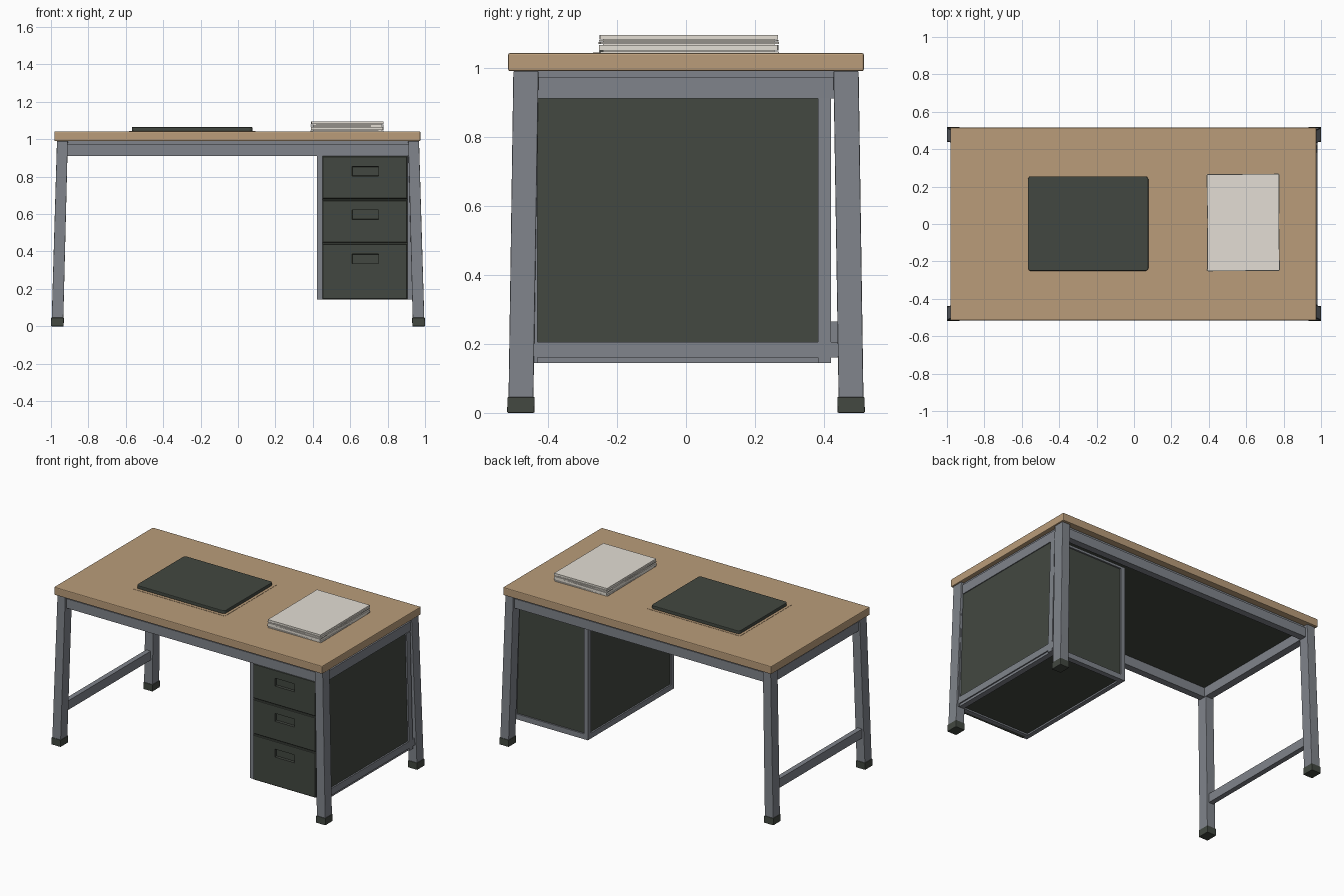
import bpy, bmesh
from mathutils import Vector, Matrix

cube = bpy.data.objects.get("Cube")
if cube:
    bpy.data.objects.remove(cube, do_unlink=True)


def make_material(name, rgb):
    mat = bpy.data.materials.new(name)
    mat.use_nodes = True
    color = (*rgb, 1)
    mat.diffuse_color = color
    mat.node_tree.nodes["Principled BSDF"].inputs["Base Color"].default_value = color
    return mat


WOOD = make_material("tan wood", (0.49, 0.335, 0.193))
DARK = make_material("dark green grey", (0.055, 0.064, 0.052))
METAL = make_material("grey metal", (0.215, 0.23, 0.258))
PAPER = make_material("paper white", (0.77, 0.73, 0.66))


def finish(name, bm, mat, bevel=0):
    mesh = bpy.data.meshes.new(name)
    bmesh.ops.recalc_face_normals(bm, faces=bm.faces)
    bm.to_mesh(mesh)
    bm.free()
    mesh.materials.append(mat)
    obj = bpy.data.objects.new(name, mesh)
    bpy.context.collection.objects.link(obj)
    if bevel:
        mod = obj.modifiers.new("Bevel", "BEVEL")
        mod.width, mod.segments = bevel, 2
    return obj


def box_mesh(x, y, z):
    lo, hi = Vector((x[0], y[0], z[0])), Vector((x[1], y[1], z[1]))
    bm = bmesh.new()
    size = hi - lo
    bmesh.ops.create_cube(bm, size=1, matrix=Matrix.Translation((lo + hi) / 2) @ Matrix.Diagonal((*size, 1)))
    return bm


def box(name, x, y, z, mat, bevel=0):
    return finish(name, box_mesh(x, y, z), mat, bevel)


def taper(name, low, high, z, mat, sx=1, sy=1, bevel=0):
    """Leaning bar between two rectangles, mirrored into a corner by sx, sy."""
    bm = box_mesh((0, 1), (0, 1), z)
    for v in bm.verts:
        x0, x1, y0, y1 = high if v.co.z > sum(z) / 2 else low
        v.co.x = sx * (x1 if v.co.x > 0.5 else x0)
        v.co.y = sy * (y1 if v.co.y > 0.5 else y0)
    return finish(name, bm, mat, bevel)


# Desktop and dark underside panel
box("desktop", (-0.982, 0.975), (-0.515, 0.515), (0.99, 1.042), WOOD, 0.005)
box("underside_panel", (-0.93, 0.93), (-0.45, 0.45), (0.972, 0.989), DARK)

# Leaning legs with dark feet
for sx, side in ((-1, "right"), (1, "left")):
    for sy, end in ((-1, "front"), (1, "back")):
        taper(f"{end}_{side}_leg", (0.934, 0.996, 0.442, 0.514), (0.91, 0.968, 0.427, 0.5),
              (0.04, 0.99), METAL, sx, sy, 0.003)
        taper(f"{end}_{side}_foot", (0.932, 1.0, 0.439, 0.518), (0.931, 0.999, 0.438, 0.517),
              (0, 0.046), DARK, sx, sy, 0.003)

# Aprons with a recessed spacer above each
for s, end, side in ((-1, "front", "right"), (1, "back", "left")):
    for part, z, inset in (("apron", (0.91, 0.972), 0), ("spacer", (0.972, 0.99), 0.012)):
        ys = sorted((s * 0.44, s * (0.485 - inset)))
        box(f"{end}_{part}", (-0.92, 0.92), ys, z, METAL)
        xs = sorted((s * 0.91, s * (0.958 - inset)))
        box(f"{side}_{part}", xs, (-0.44, 0.44), z, METAL)

# Low side rail on the open side
box("right_stretcher", (-0.977, -0.944), (-0.46, 0.46), (0.205, 0.265), METAL)

# Drawer cabinet: dark body whose outer wall leans with the legs
X0, Y0, Y1, Z0, Z1 = 0.422, -0.478, 0.42, 0.144, 0.912
T = 0.035


def wall(z):
    """Outer face of the leaning side frame at height z."""
    return 0.986 - 0.026 * z


def leaning(name, depth, inset, y, z, mat):
    """Slab along the leaning wall, set in from its outer face."""
    low, high = [(wall(h) - depth, wall(h) - inset, *y) for h in z]
    taper(name, low, high, z, mat)


body_y = (Y0 + 0.015, Y1 - 0.01)
body_z = (Z0 + 0.01, Z1)
low, high = [(X0 + 0.01, wall(h) - 0.01, *body_y) for h in body_z]
taper("cabinet_body", low, high, body_z, DARK)

# Leaning outer frame
leaning("cabinet_back_left_post", 0.035, 0, (Y1 - 0.038, Y1), (Z0, Z1), METAL)
leaning("cabinet_front_left_post", 0.035, 0, (-0.46, -0.43), (Z0, Z1), METAL)
leaning("cabinet_left_rail", 0.035, 0, (-0.46, 0.45), (0.16, 0.205), METAL)
leaning("cabinet_left_sill", 0.045, 0.008, (-0.46, Y1), (Z0, 0.16), METAL)
box("cabinet_front_jamb", (0.907, 0.93), (Y0 + 0.004, -0.44), (Z0, Z1), METAL)

# Inner frame facing the knee space, and the back and front bars
for ys, end in (((Y0, Y0 + 0.03), "front"), ((Y1 - T, Y1), "back")):
    box(f"cabinet_{end}_right_post", (X0, X0 + 0.029), ys, (Z0, Z1), METAL)
for zs, level in (((Z0, Z0 + T), "bottom"), ((Z1 - 0.015, Z1), "top")):
    box(f"cabinet_right_{level}_bar", (X0, X0 + 0.029), (Y0, Y1), zs, METAL)
    box(f"cabinet_back_{level}_bar", (X0, 0.95), (Y1 - T, Y1), zs, METAL)
box("cabinet_front_bottom_bar", (X0, 0.93), (Y0 + 0.012, Y0 + 0.04), (Z0, Z0 + 0.03), METAL)


def drawer(name, z, handle_z):
    """Drawer front with a recessed finger pull."""
    bm = box_mesh((0.451, 0.906), (Y0 - 0.008, Y0 + 0.02), z)
    handle_x = (0.61, 0.752)
    rim = [e for e in bm.edges if all(v.co.y < Y0 for v in e.verts)]
    bmesh.ops.bevel(bm, geom=rim, offset=0.004, segments=1, affect="EDGES")
    for axis, cuts in (((1, 0, 0), handle_x), ((0, 0, 1), handle_z)):
        for c in cuts:
            n = Vector(axis)
            bmesh.ops.bisect_plane(bm, geom=bm.verts[:] + bm.edges[:] + bm.faces[:],
                                   plane_co=n * c, plane_no=n)
    bm.normal_update()
    pull = [f for f in bm.faces if f.normal.y < -0.9
            and handle_x[0] < f.calc_center_median().x < handle_x[1]
            and handle_z[0] < f.calc_center_median().z < handle_z[1]]
    bmesh.ops.inset_individual(bm, faces=pull, thickness=0.003, depth=-0.015)
    finish(name, bm, DARK)


drawer("bottom_drawer", (Z0, 0.441), (0.335, 0.387))
drawer("middle_drawer", (0.447, 0.675), (0.571, 0.623))
drawer("top_drawer", (0.681, 0.91), (0.803, 0.855))

# Desk pad on a thin wooden sheet
box("pad_sheet", (-0.583, 0.093), (-0.269, 0.27), (1.041, 1.0435), WOOD)
pad = box_mesh((-0.568, 0.077), (-0.251, 0.255), (1.043, 1.065))
corners = [e for e in pad.edges if abs(e.verts[0].co.z - e.verts[1].co.z) > 0.01]
bmesh.ops.bevel(pad, geom=corners, offset=0.018, segments=4, profile=0.5, affect="EDGES")
finish("desk_pad", pad, DARK, 0.004)

# Stack of slightly turned papers
layers = ((1.041, 1.047, 0.012), (1.049, 1.066, -0.008), (1.068, 1.074, 0.016),
          (1.076, 1.08, -0.012), (1.082, 1.094, 0.004))
for i, (low, high, turn) in enumerate(layers):
    sheet = box(f"paper_layer_{i + 1}", (-0.192, 0.192), (-0.258, 0.258), (low, high), PAPER)
    sheet.location = (0.584, 0.008, 0)
    sheet.rotation_euler.z = turn
box("paper_core", (0.402, 0.766), (-0.24, 0.256), (1.041, 1.09), PAPER)
